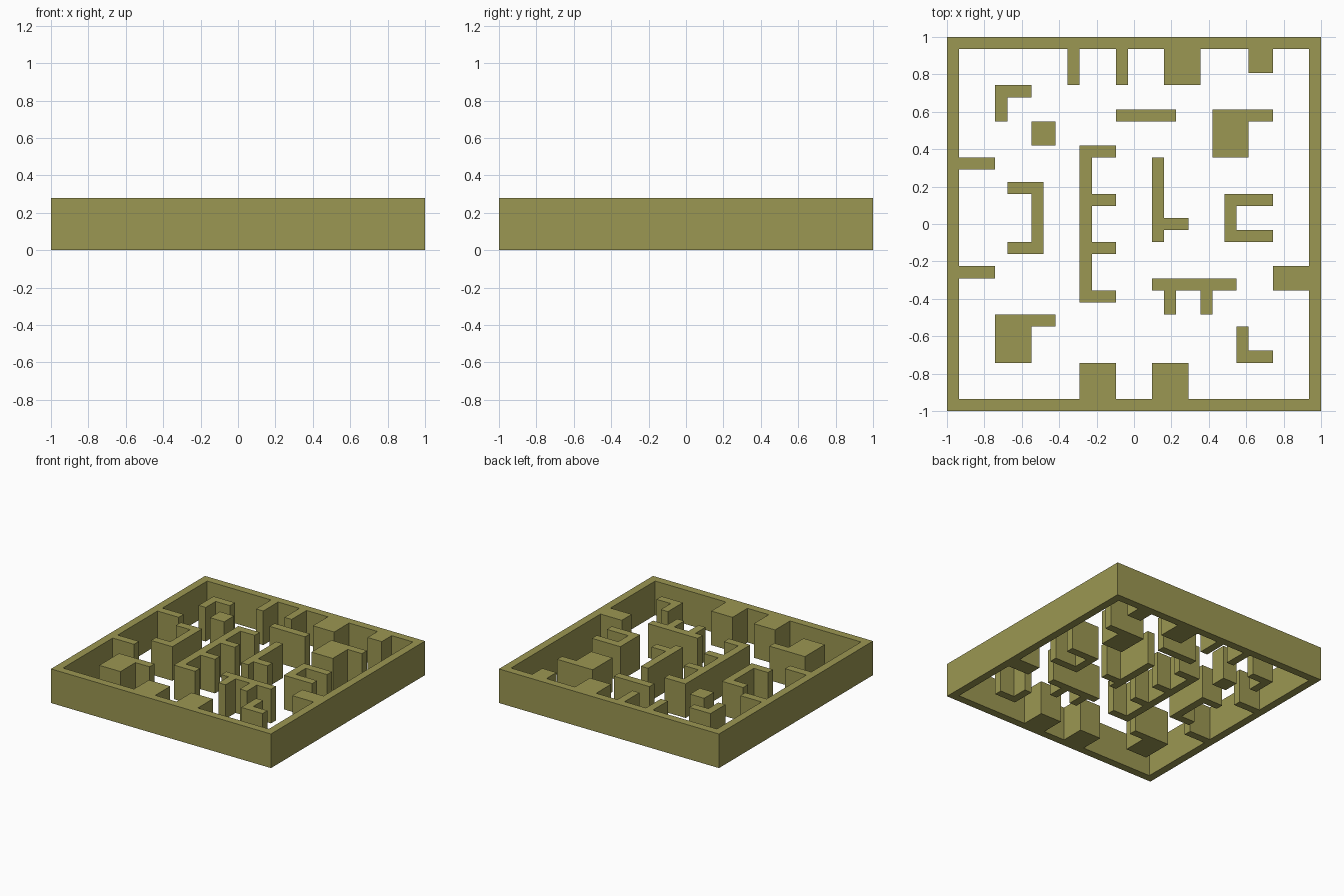
import bpy, bmesh, math

if "Cube" in bpy.data.objects:
    bpy.data.objects.remove(bpy.data.objects["Cube"])

N = 31              # the plan sits on a 31 x 31 cell grid
CELL = 2.0 / N
HEIGHT = 0.28

olive = bpy.data.materials.new("olive")
olive.diffuse_color = (0.33, 0.31, 0.085, 1.0)
olive.use_nodes = True
olive.node_tree.nodes["Principled BSDF"].inputs["Base Color"].default_value = olive.diffuse_color


def wall_part(name, rects, tidy=True):
    """Union of grid rectangles (x0, y0, x1, y1), extruded to wall height."""
    cells = {(i, j) for x0, y0, x1, y1 in rects
             for i in range(x0, x1) for j in range(y0, y1)}
    bm = bmesh.new()
    verts = {}

    def corner(i, j):
        if (i, j) not in verts:
            verts[i, j] = bm.verts.new((i * CELL - 1, j * CELL - 1, 0))
        return verts[i, j]

    for i, j in sorted(cells):
        bm.faces.new([corner(i, j), corner(i + 1, j),
                      corner(i + 1, j + 1), corner(i, j + 1)])
    base = bm.faces[:]
    ext = bmesh.ops.extrude_face_region(bm, geom=base, use_keep_orig=True)
    top = [g for g in ext["geom"] if isinstance(g, bmesh.types.BMVert)]
    bmesh.ops.translate(bm, verts=top, vec=(0, 0, HEIGHT))
    bmesh.ops.recalc_face_normals(bm, faces=bm.faces[:])
    if tidy:
        bmesh.ops.dissolve_limit(bm, angle_limit=math.radians(1),
                                 verts=bm.verts[:], edges=bm.edges[:])
    mesh = bpy.data.meshes.new(name)
    bm.to_mesh(mesh)
    bm.free()
    mesh.materials.append(olive)
    bpy.context.collection.objects.link(bpy.data.objects.new(name, mesh))


# Outer wall with the stubs that grow inward from it
border = [(0, 0, N, 1), (0, N - 1, N, N), (0, 0, 1, N), (N - 1, 0, N, N)]
back_stubs = [(10, 27, 11, 30), (14, 27, 15, 30), (18, 27, 21, 30), (25, 28, 27, 30)]
side_stubs = [(1, 20, 4, 21), (1, 11, 4, 12), (27, 10, 30, 12)]
front_stubs = [(11, 1, 14, 4), (17, 1, 20, 4)]
wall_part("outer_wall", border + back_stubs + side_stubs + front_stubs, tidy=False)

# Free-standing walls, back row
wall_part("back_left_corner_wall", [(4, 26, 7, 27), (4, 24, 5, 27)])
wall_part("square_pillar", [(7, 22, 9, 24)])
wall_part("back_straight_wall", [(14, 24, 19, 25)])
wall_part("back_right_block", [(22, 24, 27, 25), (22, 21, 25, 25)])

# Middle row
wall_part("left_bracket_wall", [(5, 18, 8, 19), (7, 13, 8, 19), (5, 13, 8, 14)])
wall_part("comb_wall", [(11, 9, 12, 22)] + [(11, y, 14, y + 1) for y in (9, 13, 17, 21)])
wall_part("centre_spur_wall", [(17, 14, 18, 21), (17, 15, 20, 16)])
wall_part("right_bracket_wall", [(23, 17, 27, 18), (23, 14, 24, 18), (23, 14, 27, 15)])

# Front row
wall_part("two_leg_wall", [(17, 10, 24, 11), (18, 8, 19, 11), (21, 8, 22, 11)])
wall_part("front_left_block", [(4, 7, 9, 8), (4, 4, 7, 8)])
wall_part("front_right_corner_wall", [(24, 4, 25, 7), (24, 4, 27, 5)])
